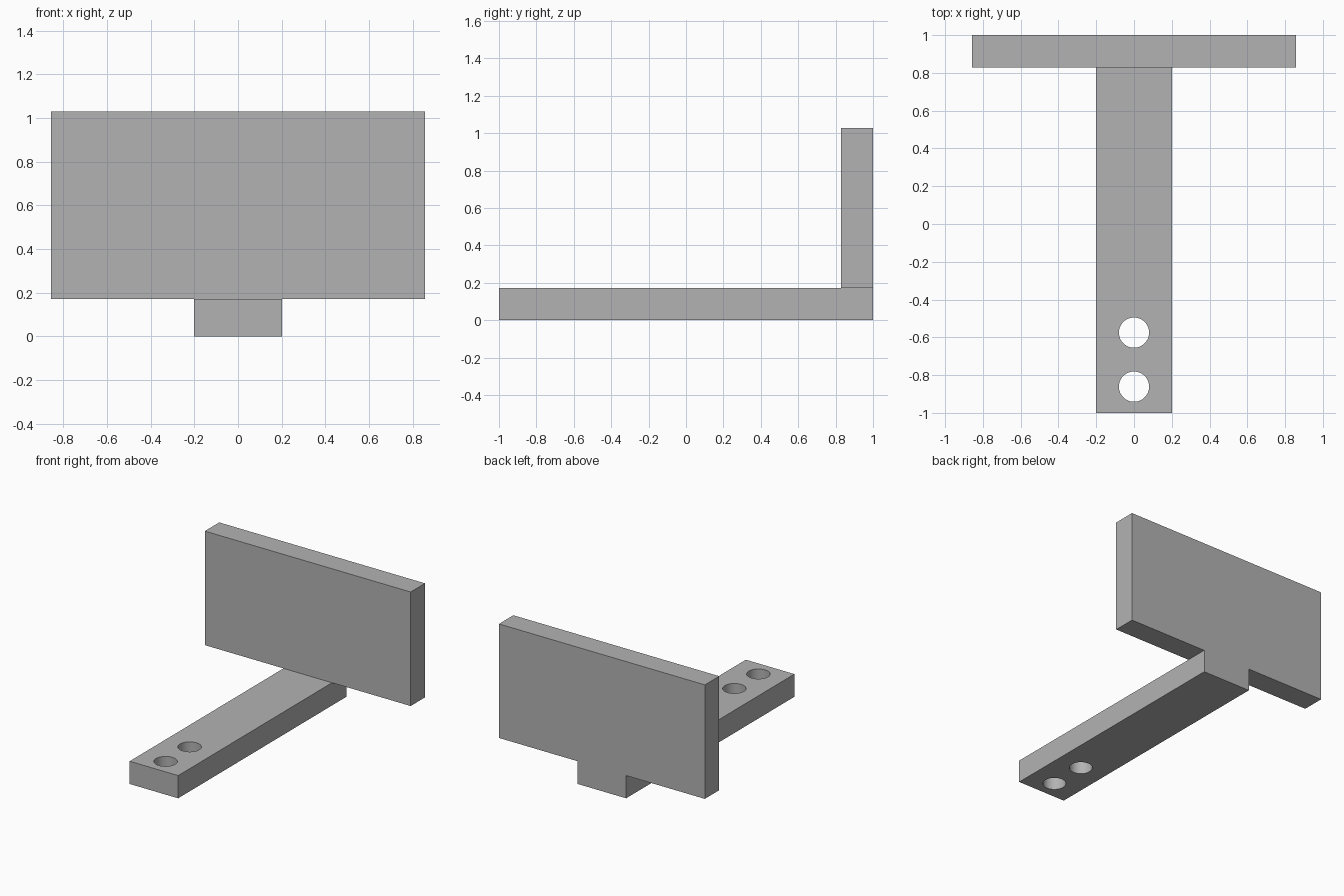
import bpy

default = bpy.data.objects.get("Cube")
if default:
    bpy.data.objects.remove(default, do_unlink=True)

# Proportions
THICK = 0.171
BAR_WIDTH = 0.404
PLATE_WIDTH = 1.714
HEIGHT = 1.029
HOLE_RADIUS = 0.08

grey = bpy.data.materials.new("plain grey")
grey.use_nodes = True
colour = (0.45, 0.45, 0.45, 1)
grey.diffuse_color = colour
grey.node_tree.nodes["Principled BSDF"].inputs["Base Color"].default_value = colour


def box(name, low, high):
    """Box spanning two opposite corners."""
    centre = [(a + b) / 2 for a, b in zip(low, high)]
    bpy.ops.mesh.primitive_cube_add(size=1, location=centre)
    obj = bpy.context.object
    obj.name = name
    obj.scale = [b - a for a, b in zip(low, high)]
    bpy.ops.object.transform_apply(location=False, rotation=False, scale=True)
    obj.data.materials.append(grey)
    return obj


def drill(target, y):
    """Cut a round vertical hole through the target."""
    bpy.ops.mesh.primitive_cylinder_add(
        vertices=48, radius=HOLE_RADIUS, depth=THICK * 3, location=(0, y, THICK / 2))
    cutter = bpy.context.object
    cutter.hide_render = True
    cutter.data.materials.append(grey)
    mod = target.modifiers.new("hole", "BOOLEAN")
    mod.operation = "DIFFERENCE"
    mod.solver = "EXACT"
    mod.object = cutter
    bpy.context.view_layer.objects.active = target
    bpy.ops.object.modifier_apply(modifier=mod.name)
    bpy.data.objects.remove(cutter, do_unlink=True)


# Mounting bar with two screw holes near its front end
bar = box("mounting_bar", (-BAR_WIDTH / 2, -1, 0), (BAR_WIDTH / 2, 1, THICK))
for hole_y in (-0.575, -0.861):
    drill(bar, hole_y)

# Smooth hole walls, sharp rims
bpy.ops.object.select_all(action="DESELECT")
bar.select_set(True)
bpy.context.view_layer.objects.active = bar
bpy.ops.object.shade_smooth_by_angle()

# Upright plate standing on the back end of the bar
box("upright_plate", (-PLATE_WIDTH / 2, 1 - THICK, THICK), (PLATE_WIDTH / 2, 1, HEIGHT))
